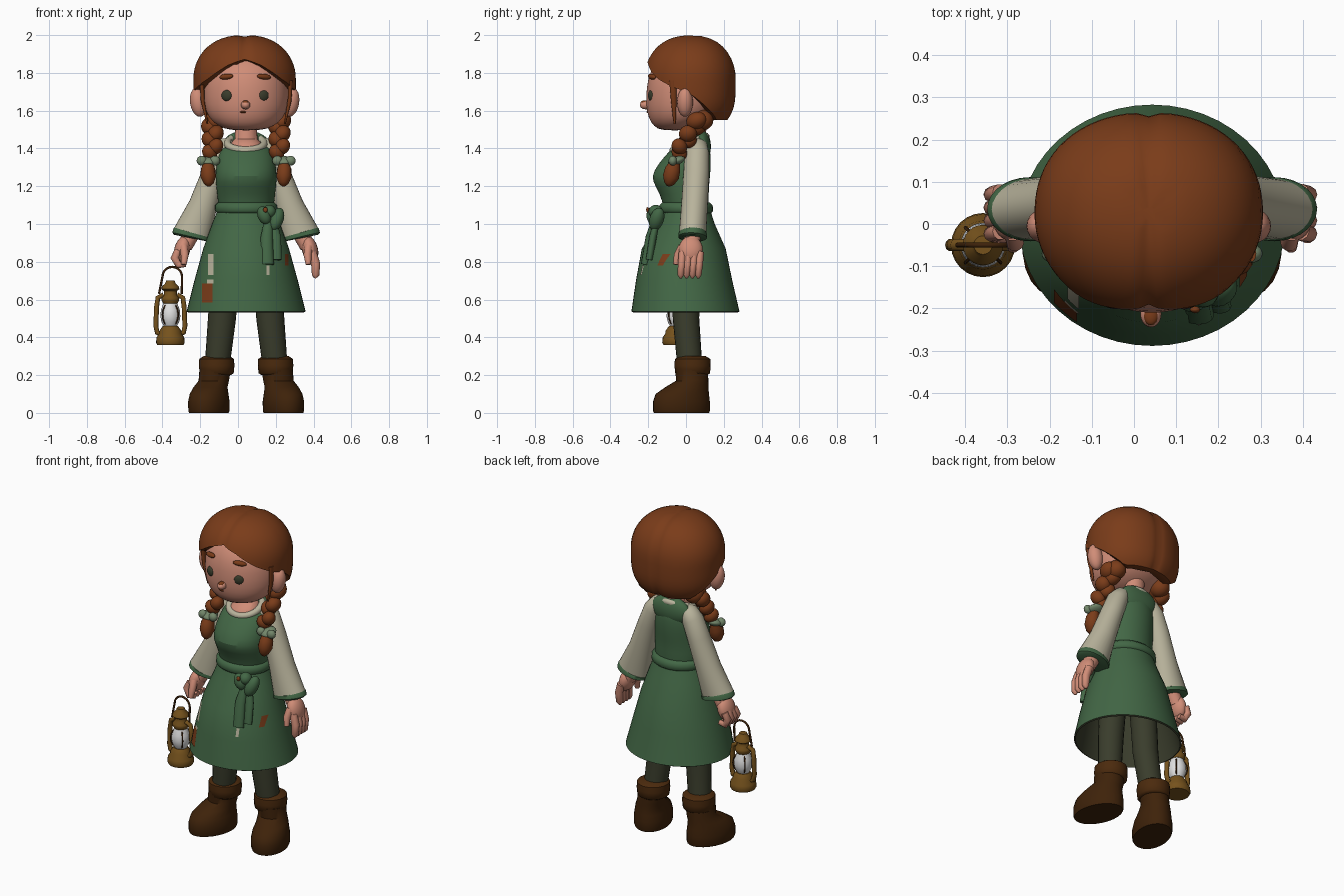
import bpy, bmesh, math
from mathutils import Vector, Matrix

cube = bpy.data.objects.get("Cube")
if cube:
    bpy.data.objects.remove(cube, do_unlink=True)

XC = 0.043
SIDES = ((1, "left"), (-1, "right"))
made = []


def mat(name, *rgb):
    m = bpy.data.materials.new(name)
    m.use_nodes = True
    m.diffuse_color = (*rgb, 1)
    m.node_tree.nodes["Principled BSDF"].inputs["Base Color"].default_value = (*rgb, 1)
    return m


HAIR = mat("auburn_hair", .195, .045, .01)
SKIN = mat("skin", .63, .265, .185)
GREEN = mat("green_cloth", .055, .135, .06)
CREAM = mat("cream_linen", .48, .45, .33)
DARK = mat("dark_stocking", .042, .046, .025)
CUFF = mat("boot_cuff_leather", .07, .023, .004)
BOOT = mat("dark_boot_leather", .048, .016, .003)
BRASS = mat("brass", .18, .085, .012)
GLASS = mat("white_glass", .75, .75, .75)
RIBBON = mat("pale_ribbon", .17, .24, .145)


def finish(name, bm, m, sub=0):
    bmesh.ops.recalc_face_normals(bm, faces=bm.faces)
    me = bpy.data.meshes.new(name)
    bm.to_mesh(me)
    bm.free()
    me.materials.append(m)
    ob = bpy.data.objects.new(name, me)
    bpy.context.collection.objects.link(ob)
    if sub:
        ob.modifiers.new("smooth", "SUBSURF").levels = sub
        ob.modifiers["smooth"].render_levels = sub
    made.append(ob)
    return ob


def skin_rings(bm, rings):
    """Bridge closed point rings and cap both ends."""
    vs = [[bm.verts.new(p) for p in r] for r in rings]
    n = len(vs[0])
    for a, b in zip(vs, vs[1:]):
        for i in range(n):
            j = (i + 1) % n
            bm.faces.new((a[i], a[j], b[j], b[i]))
    bm.faces.new(vs[0])
    bm.faces.new(vs[-1])


def tube(name, path, m, n=20, flat=False, sub=0):
    """Loft ellipses (x, y, z, rx, ry); flat keeps every ring horizontal."""
    pts = [Vector(p[:3]) for p in path]
    rings = []
    for i, p in enumerate(path):
        t = (pts[min(i + 1, len(pts) - 1)] - pts[max(i - 1, 0)]).normalized()
        u, v = Vector((1, 0, 0)), Vector((0, 1, 0))
        if not flat:
            u = v.cross(t).normalized()
            v = t.cross(u)
        rings.append([pts[i] + u * p[3] * math.cos(a) + v * p[4] * math.sin(a)
                      for a in (math.tau * k / n for k in range(n))])
    bm = bmesh.new()
    skin_rings(bm, rings)
    return finish(name, bm, m, sub)


def lathe(name, x, y, profile, m, n=24):
    return tube(name, [(x, y, z, r, r) for z, r in profile], m, n, True)


def ball(name, loc, scale, m, rot=(0, 0, 0)):
    bm = bmesh.new()
    bmesh.ops.create_uvsphere(bm, u_segments=20, v_segments=12, radius=1)
    ob = finish(name, bm, m)
    ob.location, ob.scale, ob.rotation_euler = loc, scale, rot
    return ob


def sided(s, path):
    return [(XC + s * x, *rest) for x, *rest in path]


def lerp(knots, x):
    for a, b in zip(knots, knots[1:]):
        if x <= b[0]:
            f = (x - a[0]) / (b[0] - a[0])
            return [p + (q - p) * f for p, q in zip(a, b)][1:]
    return knots[-1][1:]


def centred(rows):
    """Rows (z, y, rx, ry) become rings on the body's middle line."""
    return [(XC, y, z, rx, ry) for z, y, rx, ry in rows]


# Head, neck and face
tube("head", centred([
    (1.495, -.06, .08, .07), (1.515, -.05, .145, .12), (1.56, -.025, .2, .175),
    (1.63, -.01, .225, .204), (1.72, 0, .227, .21), (1.81, 0, .212, .195),
    (1.92, .01, .13, .12)]), SKIN, 32, True, 1)
tube("neck", centred([(1.36, .01, .1, .09), (1.42, .02, .09, .085), (1.45, .05, .06, .055),
                      (1.55, .06, .055, .05)]), SKIN, 24, True)
ball("nose", (XC - .003, -.213, 1.63), (.025, .032, .023), SKIN)
ball("nose_blush", (XC - .003, -.217, 1.644), (.017, .023, .0105), HAIR)
ball("mouth", (XC - .015, -.2, 1.593), (.018, .009, .006), HAIR)
for s, side in SIDES:
    x = XC - .005 + s * .098
    ball(side + "_eye", (x, -.184, 1.68), (.029, .014, .029), DARK, (0, 0, s * .42))
    ball(side + "_eyebrow", (x + s * .002, -.18, 1.78), (.04, .016, .015), HAIR, (0, s * .1, s * .4))
    ball(side + "_ear", (XC - .008 + s * .245, -.005, 1.645), (.044, .042, .078), SKIN, (0, s * .15, 0))

# Hair cap: hairline height follows the angle away from the front
HAIRLINE = [(0, 1.875), (.35, 1.84), (.6, 1.8), (.8, 1.768), (1.2, 1.722), (1.5, 1.7),
            (1.9, 1.62), (2.3, 1.55), (3.2, 1.55)]
N, STEPS = 72, 16
bm = bmesh.new()
rings = []
for k in range(STEPS + 2):
    ring = []
    for i in range(N):
        th = math.tau * i / N
        c, sn = math.cos(th), math.sin(th)
        d = abs(math.atan2(c, -sn))
        low = math.asin((lerp(HAIRLINE, d)[0] - 1.77) / .23)
        a = 1.53 + (low - 1.53) * min(k / STEPS, 1)
        f = math.cos(a) ** .85 if a > 0 else 1 - .22 * math.sin(a) ** 4
        if k > STEPS:
            f *= .8
        # the back is squarer than the front
        if sn > 0:
            c, sn = math.copysign(abs(c) ** .92, c), sn ** .92
        x, y = .271 * f * c, (.24 if sn > 0 else .248) * f * sn
        groove = 1 - .04 * math.exp(-(x / .02) ** 2)
        ring.append((XC - .008 + x, .025 + y * groove, 1.77 + .23 * math.sin(a) * groove))
    rings.append(ring)
skin_rings(bm, rings)
finish("hair", bm, HAIR)

# Braids, ribbons and loose strands
for s, side in SIDES:
    tube(side + "_strand", sided(s, [(.235, -.07, 1.76, .012, .02), (.23, -.065, 1.65, .01, .015),
                                     (.205, -.06, 1.53, .005, .006)]), HAIR, 10)
    ball(side + "_braid_root", (XC + s * .16, .085, 1.55), (.055, .06, .055), HAIR)
    for i in range(3):
        y, z = .055 - .045 * i, 1.53 - .068 * i
        for w in (-1, 1):
            ball(f"{side}_braid_lobe_{i}_{w + 2}", (XC + s * .177 + w * .016, y, z + w * .016),
                 (.044 - .003 * i, .056 - .008 * i, .046), HAIR, (.5, w * .6, 0))
    x = XC + s * .2
    ball(side + "_ribbon", (x, -.05, 1.335), (.046, .046, .022), RIBBON, (.3, 0, 0))
    for w in (-1, 1):
        ball(f"{side}_ribbon_bow_{w + 2}", (x + w * .035, -.07, 1.335), (.027, .022, .026), RIBBON)
    tube(side + "_braid_tail", sided(s, [(.2, -.055, 1.33, .025, .025), (.202, -.07, 1.29, .038, .042),
                                         (.2, -.08, 1.25, .041, .044), (.198, -.09, 1.215, .026, .028),
                                         (.198, -.095, 1.2, .008, .008)]), HAIR, 14)

# Dress
tube("bodice", centred([
    (1.05, 0, .15, .125), (1.12, 0, .148, .12), (1.2, -.02, .16, .142), (1.25, -.03, .163, .158),
    (1.32, -.007, .158, .14), (1.385, .02, .142, .11), (1.41, .03, .12, .09),
    (1.42, .04, .08, .06)]), GREEN, 28, True, 1)
ball("back_yoke", (XC, .085, 1.41), (.13, .047, .085), GREEN)
SKIRT = [(1.1, 0, .14, .12), (1.0, 0, .18, .152), (.87, -.012, .227, .222),
         (.7, -.01, .274, .255), (.537, -.003, .315, .286)]
LINING = [(.532, -.003, .306, .277), (.7, -.01, .264, .245), (.87, -.01, .217, .21)]
skirt = tube("skirt", centred(SKIRT + LINING), GREEN, 48, True)
skirt.data.materials.append(DARK)
for face in skirt.data.polygons:
    # everything facing down is the lining
    face.material_index = int(face.normal.z < 0)
tube("belt", centred([(1.055, 0, .15, .13), (1.07, 0, .166, .144), (1.1, 0, .164, .141),
                      (1.115, 0, .148, .125)]), GREEN, 32, True)
ball("sash_knot", (.165, -.16, 1.065), (.036, .038, .036), GREEN)
ball("sash_loop_outer", (.205, -.155, 1.025), (.036, .038, .065), GREEN, (-.3, .35, 0))
ball("sash_loop_inner", (.138, -.175, 1.045), (.034, .034, .05), GREEN, (0, -.4, 0))
ball("sash_stain", (.145, -.203, 1.075), (.012, .008, .014), HAIR)
tube("sash_tail_long", [(.165, -.15, 1.05, .02, .02), (.152, -.19, .93, .032, .024),
                        (.153, -.217, .785, .037, .022)], GREEN, 12)
tube("sash_tail_short", [(.175, -.145, 1.05, .02, .015), (.2, -.175, .93, .028, .02),
                         (.203, -.195, .81, .028, .018)], GREEN, 12)

# Collar, a tilted ring
bm = bmesh.new()
COLLAR = Matrix.Translation((XC - .002, .018, 1.427)) @ Matrix.Rotation(.4, 4, "X")
grid = [[bm.verts.new(COLLAR @ Vector(((.096 + .02 * math.cos(b)) * math.cos(a),
                                       (.094 + .02 * math.cos(b)) * math.sin(a), .02 * math.sin(b))))
         for b in (math.tau * j / 10 for j in range(10))] for a in (math.tau * i / 32 for i in range(32))]
for i in range(32):
    for j in range(10):
        bm.faces.new((grid[i][j], grid[i - 1][j], grid[i - 1][j - 1], grid[i][j - 1]))
finish("collar", bm, CREAM)


# Patches that hug the skirt
def patch(name, x0, x1, z0, z1, m):
    bm = bmesh.new()
    rows = []
    for i in range(7):
        z = z0 + (z1 - z0) * i / 6
        cy, rx, ry = lerp([(-r[0], *r[1:]) for r in SKIRT], -z)
        xs = [x0 + (x1 - x0) * j / 4 for j in range(5)]
        rows.append([bm.verts.new((x, cy - .004 - ry * math.sqrt(max(0, 1 - ((x - XC) / rx) ** 2)), z))
                     for x in xs])
    for a, b in zip(rows, rows[1:]):
        for j in range(4):
            bm.faces.new((a[j], a[j + 1], b[j + 1], b[j]))
    finish(name, bm, m)


patch("brown_patch", -.19, -.135, .585, .685, HAIR)
patch("brown_patch_edge", -.165, -.13, .685, .705, CREAM)
patch("cream_patch_right", -.158, -.13, .73, .84, CREAM)
patch("cream_patch_left", .152, .167, .73, .78, CREAM)
patch("brown_patch_side", .25, .268, .78, .84, HAIR)

# Arms
for s, side in SIDES:
    tube(side + "_sleeve", sided(s, [
        (.07, .058, 1.43, .03, .035), (.1, .058, 1.415, .05, .055), (.13, .058, 1.375, .06, .064),
        (.17, .055, 1.27, .064, .068), (.228, .045, 1.1, .075, .07), (.287, .035, .945, .1, .072)]), CREAM, 28)
    tube(side + "_cuff", sided(s, [(.284, .036, .953, .098, .071), (.285, .036, .95, .103, .075),
                                   (.29, .035, .93, .104, .076), (.291, .035, .925, .092, .066)]), GREEN, 28)
    tube(side + "_wrist", sided(s, [(.29, .035, .95, .045, .042), (.325, .03, .88, .04, .045)]), SKIN)
    ball(side + "_palm", (XC + s * .338, .025, .865), (.042, .064, .072), SKIN, (0, -s * .25, 0))
    for i in range(4):
        y = .075 - i * .031
        # the left hand hangs open, the right one curls round the handle
        if s > 0:
            path = [(.35, y, .85, .023, .021), (.368, y - .005, .79, .024, .021),
                    (.368, y - .01, .73, .02, .018), (.364, y - .01, .713, .006, .006)]
        else:
            path = [(.36, y, .86, .02, .02), (.378, y - .005, .82, .022, .02),
                    (.358, y - .01, .782, .02, .018), (.32, y - .01, .788, .015, .015)]
        tube(f"{side}_finger_{i}", sided(s, path), SKIN, 10)
    tube(side + "_thumb", sided(s, [(.33, -.02, .88, .022, .022), (.325, -.045, .835, .021, .021),
                                    (.33, -.055, .785, .014, .014)]), SKIN, 10)

# Legs and boots
for s, side in SIDES:
    tube(side + "_leg", sided(s, [(.1, 0, .9, .078, .078), (.128, 0, .5, .074, .07),
                                  (.153, .02, .25, .066, .066)]), DARK)
    tube(side + "_boot_cuff", sided(s, [
        (.156, .035, .2, .075, .078), (.156, .035, .21, .09, .092), (.156, .035, .25, .094, .096),
        (.156, .035, .285, .092, .094), (.156, .035, .3, .07, .07)]), CUFF, 20, True)
    foot = tube(side + "_boot", [
        (0, -.062, 0, .1, .15), (0, -.062, .01, .104, .154), (0, -.062, .06, .105, .154),
        (0, -.057, .1, .098, .145), (0, -.033, .135, .088, .117), (-s * .008, 0, .17, .08, .086),
        (-s * .016, 0, .23, .083, .087)], BOOT, 24, True)
    foot.location = (XC + s * .179, .035, 0)
    foot.rotation_euler.z = s * .3

# Lantern
LX, LY = -.358, -.05
lathe("lantern_base", LX, LY, [(.36, .07), (.372, .076), (.4, .073), (.42, .06), (.435, .058), (.46, .04)], BRASS)
lathe("lantern_globe", LX, LY, [(.455, .032), (.48, .046), (.51, .053), (.545, .05), (.59, .033)], GLASS)
lathe("lantern_top", LX, LY, [(.58, .038), (.595, .046), (.61, .046), (.625, .034), (.645, .034), (.655, .048),
                              (.67, .044), (.685, .028), (.7, .022)], BRASS)
for s, side in SIDES:
    tube(side + "_lantern_pipe", [(LX + s * x, LY, z, .013, .015) for x, z in (
        (.045, .415), (.07, .425), (.077, .46), (.073, .56), (.066, .61), (.035, .625))], BRASS, 10)
    for w, end in ((1, "front"), (-1, "back")):
        tube(f"{side}_{end}_lantern_wire", [
            (LX + s * .042 * math.sin(a), LY - w * .042 * math.sin(a), .52 - .065 * math.cos(a), .004, .004)
            for a in (math.pi * k / 8 for k in range(9))], BOOT, 6)
handle = [(LX - .06, LY, .63)]
handle += [(LX + .01 - .052 * math.cos(a), LY, .72 + .053 * math.sin(a)) for a in (math.pi * k / 10 for k in range(11))]
handle.append((LX + .06, LY, .63))
tube("lantern_handle", [(*p, .006, .006) for p in handle], BOOT, 8)

# Smooth shading with crisp edges kept
bpy.ops.object.select_all(action="DESELECT")
for ob in made:
    ob.select_set(True)
bpy.context.view_layer.objects.active = made[0]
bpy.ops.object.shade_smooth_by_angle(angle=.9)
